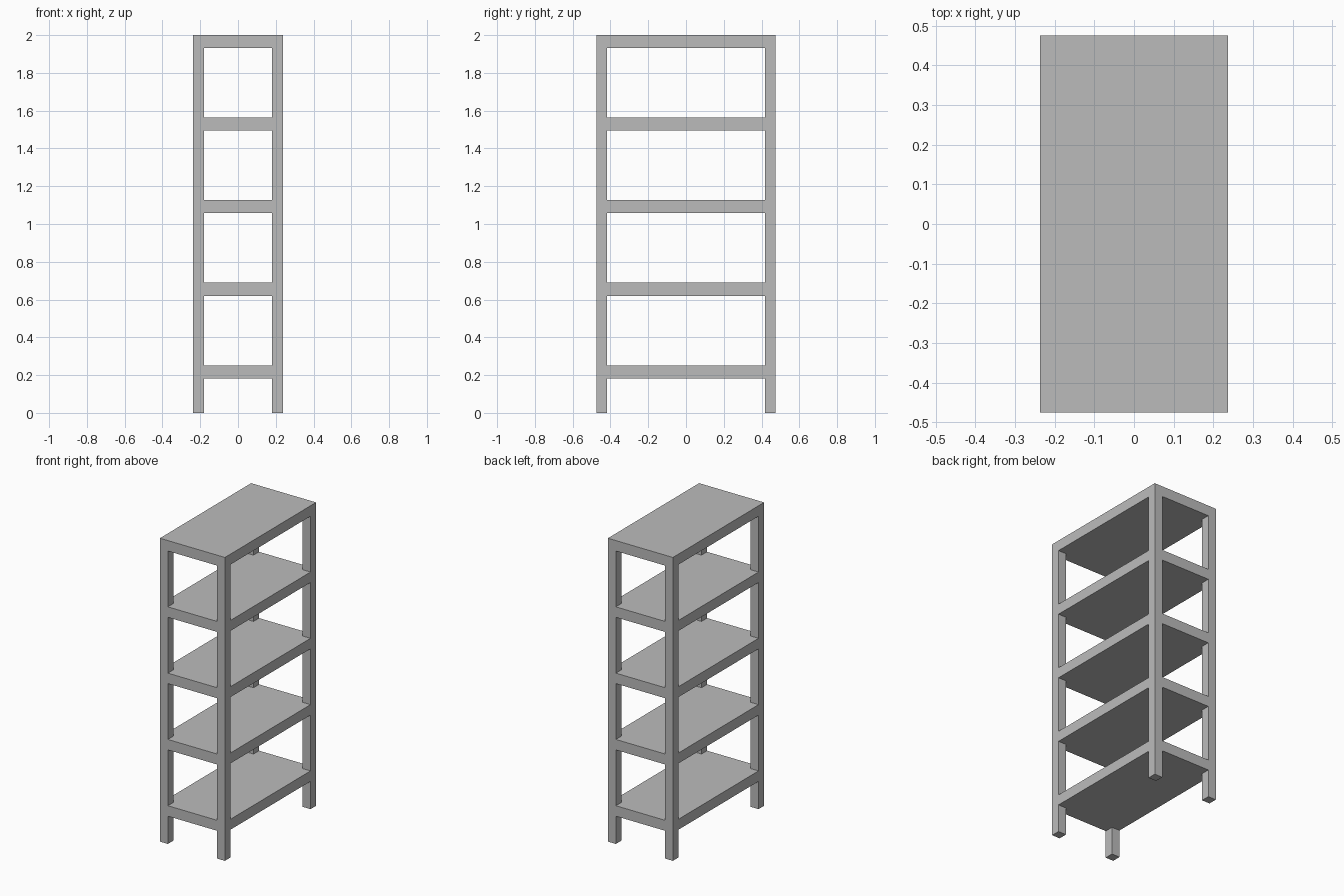
import bpy
import bmesh

cube = bpy.data.objects.get("Cube")
if cube:
    bpy.data.objects.remove(cube, do_unlink=True)

HEIGHT = 2.0
HALF_X, HALF_Y = 0.237, 0.475
POST = 0.058           # square post width
BOARD = 0.069          # shelf thickness
SPACING = 0.437        # distance between shelf tops
SHELVES = 5

grey = bpy.data.materials.new("plain_grey")
grey.use_nodes = True
colour = (0.5, 0.5, 0.5, 1)
grey.diffuse_color = colour
grey.node_tree.nodes["Principled BSDF"].inputs["Base Color"].default_value = colour


def prism(name, outline, bottom, top):
    """Extrude a flat outline upwards from bottom to top."""
    bm = bmesh.new()
    base = bm.faces.new([bm.verts.new((x, y, bottom)) for x, y in outline])
    lift = bmesh.ops.extrude_face_region(bm, geom=[base], use_keep_orig=True)
    for v in lift["geom"]:
        if isinstance(v, bmesh.types.BMVert):
            v.co.z = top
    bmesh.ops.recalc_face_normals(bm, faces=bm.faces)
    mesh = bpy.data.meshes.new(name)
    bm.to_mesh(mesh)
    bm.free()
    mesh.materials.append(grey)
    obj = bpy.data.objects.new(name, mesh)
    bpy.context.collection.objects.link(obj)


def rectangle(x0, x1, y0, y1):
    return [(x0, y0), (x1, y0), (x1, y1), (x0, y1)]


inner_x, inner_y = HALF_X - POST, HALF_Y - POST

# Corner posts, reaching up to the underside of the top board
for side, sx in (("left", 1), ("right", -1)):
    for end, sy in (("front", -1), ("back", 1)):
        corner = rectangle(*sorted((sx * inner_x, sx * HALF_X)),
                           *sorted((sy * inner_y, sy * HALF_Y)))
        prism(f"{end}_{side}_post", corner, 0, HEIGHT - BOARD)

# Top board covers the posts
prism("top_board", rectangle(-HALF_X, HALF_X, -HALF_Y, HALF_Y),
      HEIGHT - BOARD, HEIGHT)

# Lower shelves are notched around the posts and flush with them
notched = []
for sx, sy in ((1, 1), (-1, 1), (-1, -1), (1, -1)):
    notch = [(sx * HALF_X, sy * inner_y), (sx * inner_x, sy * inner_y),
             (sx * inner_x, sy * HALF_Y)]
    notched += notch if sx * sy > 0 else notch[::-1]
for i in range(1, SHELVES):
    top = HEIGHT - i * SPACING
    prism(f"shelf_{SHELVES - i}", notched, top - BOARD, top)
